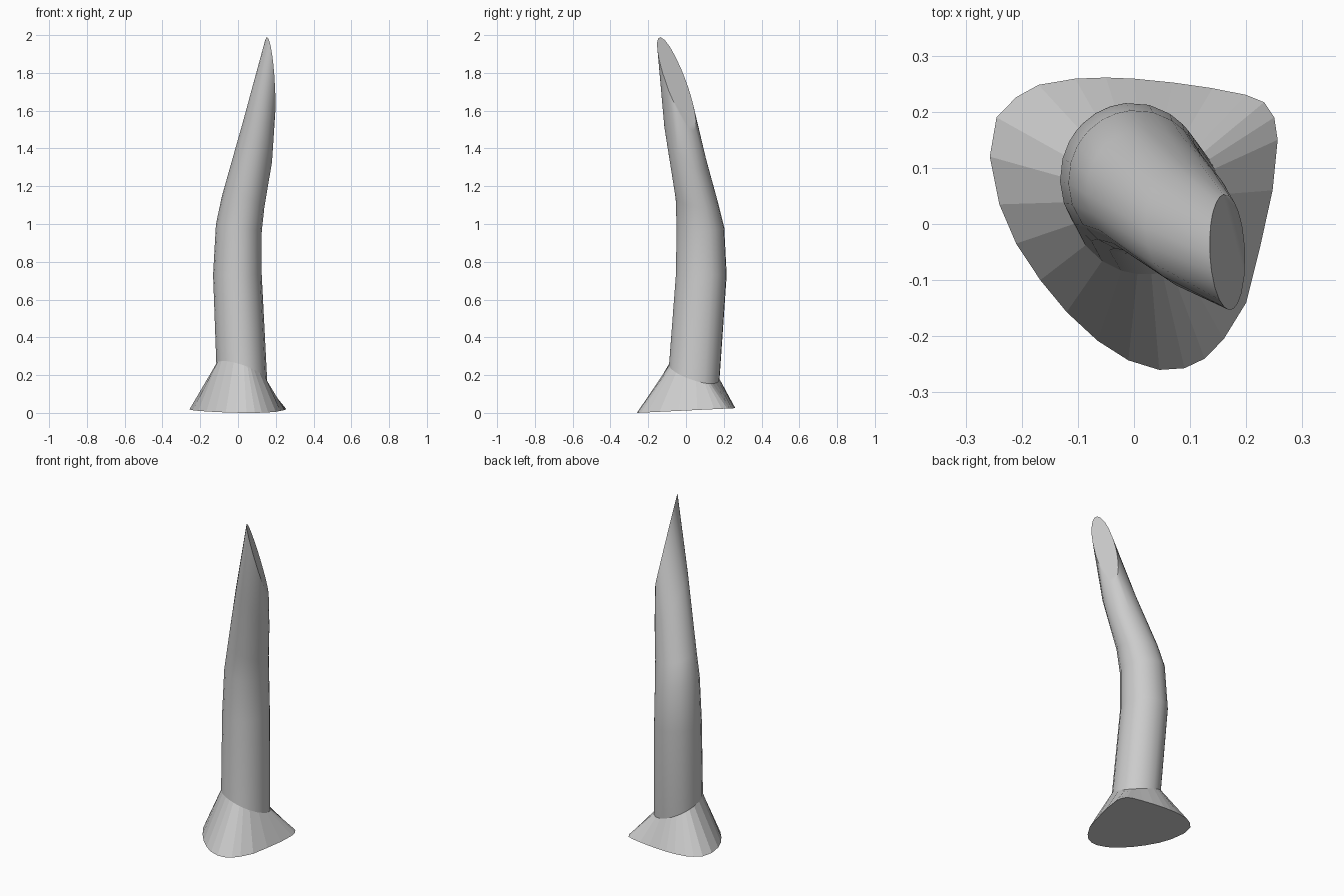
import bpy, bmesh
from math import atan2, cos, sin, radians

if "Cube" in bpy.data.objects:
    bpy.data.objects.remove(bpy.data.objects["Cube"])

# Rounded-triangle outline of the foot, clockwise from above
FOOT = [(-.257, .12), (-.245, .19), (-.21, .226), (-.17, .248), (-.105, .259),
        (-.05, .261), (0, .259), (.07, .252), (.14, .242), (.2, .23),
        (.232, .217), (.25, .19), (.256, .15), (.247, .06), (.225, -.04),
        (.2, -.14), (.16, -.205), (.126, -.24), (.09, -.257), (.045, -.26),
        (-.01, -.243), (-.065, -.208), (-.12, -.157), (-.167, -.1),
        (-.21, -.035), (-.24, .035)]
ANGLES = [atan2(y - .045, x - .02) for x, y in FOOT]


def ring(x0, x1, y0, y1, z, sx=0, sy=0, shear=0):
    """Oval filling an x/y range, on a plane of slopes sx, sy."""
    cx, cy, rx, ry = (x0 + x1) / 2, (y0 + y1) / 2, (x1 - x0) / 2, (y1 - y0) / 2
    pts = []
    for a in ANGLES:
        dx, dy = rx * cos(a), ry * sin(a)
        dx += shear * dy
        pts.append((cx + dx, cy + dy, z + sx * dx + sy * dy))
    return pts


def loft(name, rings, cap_first=False, cap_last=False):
    """Skin a list of rings, with optional flat end caps."""
    bm = bmesh.new()
    loops = [[bm.verts.new(p) for p in r] for r in rings]
    n = len(ANGLES)
    for a, b in zip(loops, loops[1:]):
        for i in range(n):
            j = (i + 1) % n
            bm.faces.new((a[j], a[i], b[i], b[j]))
    if cap_first:
        bm.faces.new(loops[0])
    if cap_last:
        bm.faces.new(loops[-1][::-1])
    me = bpy.data.meshes.new(name)
    bm.to_mesh(me)
    bm.free()
    ob = bpy.data.objects.new(name, me)
    bpy.context.collection.objects.link(ob)
    return ob


# Flared foot, joined to the stem along a slanted seam
seam = ring(-.115, .155, -.09, .178, .215, -.33, -.3)
foot = [(x, y, .0125 + .048 * y) for x, y in FOOT]
loft("flared_base", [foot, seam], cap_first=True)

# Bent stem ending in a steep slanted cut
stem = loft("curved_stem", [
    seam,
    ring(-.132, .126, -.054, .216, .73),
    ring(-.117, .126, -.05, .203, .98, -.15, 0),
    ring(-.085, .14, -.055, .172, 1.12, -.25, -.15),
    ring(.02, .18, -.115, .11, 1.42, -1.08, -.9),
    ring(.135, .198, -.153, .053, 1.742, -4.2, -2.2, -.04),
], cap_last=True)

bpy.ops.object.select_all(action='DESELECT')
stem.select_set(True)
bpy.context.view_layer.objects.active = stem
bpy.ops.object.shade_smooth_by_angle(angle=radians(30))
